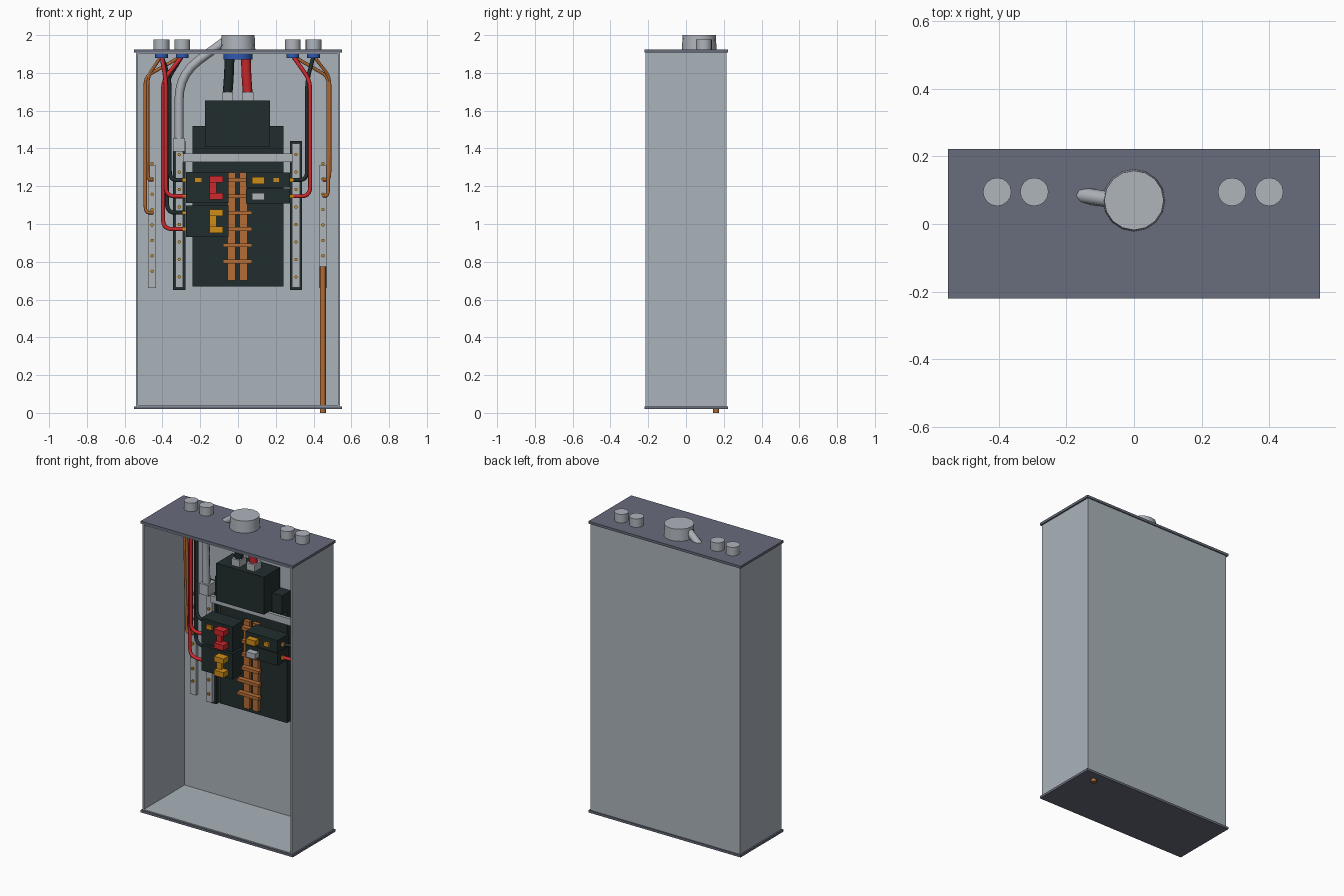
import bpy, bmesh
from mathutils import Vector

if "Cube" in bpy.data.objects:
    bpy.data.objects.remove(bpy.data.objects["Cube"], do_unlink=True)


def material(name, rgb):
    m = bpy.data.materials.new(name)
    m.use_nodes = True
    m.diffuse_color = (*rgb, 1)
    m.node_tree.nodes["Principled BSDF"].inputs["Base Color"].default_value = (*rgb, 1)
    return m


steel = material("steel grey", (0.40, 0.45, 0.49))
zinc = material("light zinc", (0.43, 0.46, 0.50))
slate = material("slate", (0.14, 0.15, 0.20))
black = material("black plastic", (0.016, 0.027, 0.027))
copper = material("copper", (0.46, 0.15, 0.035))
red = material("red", (0.62, 0.022, 0.027))
gold = material("brass yellow", (0.62, 0.27, 0.01))
blue = material("blue", (0.03, 0.10, 0.46))


def finish(name, bm, mat, smooth=False):
    me = bpy.data.meshes.new(name)
    bmesh.ops.recalc_face_normals(bm, faces=bm.faces)
    bm.to_mesh(me)
    bm.free()
    me.materials.append(mat)
    ob = bpy.data.objects.new(name, me)
    bpy.context.collection.objects.link(ob)
    if smooth:
        bpy.ops.object.select_all(action='DESELECT')
        ob.select_set(True)
        bpy.context.view_layer.objects.active = ob
        bpy.ops.object.shade_smooth_by_angle(angle=0.8)
    return ob


def boxes(name, mat, *spans):
    """Each span is ((x0, x1), (y0, y1), (z0, z1))."""
    bm = bmesh.new()
    for span in spans:
        vs = bmesh.ops.create_cube(bm, size=1)["verts"]
        for v in vs:
            v.co = [(a + b) / 2 + c * (b - a) for c, (a, b) in zip(v.co, span)]
    return finish(name, bm, mat)


def cylinder(name, mat, x, y, z0, z1, r0, r1=None, sides=16):
    bm = bmesh.new()
    bmesh.ops.create_cone(bm, cap_ends=True, segments=sides, radius1=r0,
                          radius2=r1 or r0, depth=z1 - z0)
    bmesh.ops.translate(bm, verts=bm.verts, vec=(x, y, (z0 + z1) / 2))
    return finish(name, bm, mat, True)


def tube(name, mat, radius, points, bend=0.05):
    """Round tube along a path whose corners are rounded off."""
    pts = [Vector(p) for p in points]
    path = [pts[0]]
    for a, b, c in zip(pts, pts[1:], pts[2:]):
        p = b + (a - b).normalized() * min(bend, (a - b).length * 0.45)
        q = b + (c - b).normalized() * min(bend, (c - b).length * 0.45)
        for i in range(6):
            t = i / 5
            path.append(p.lerp(b, t).lerp(b.lerp(q, t), t))
    path.append(pts[-1])
    cu = bpy.data.curves.new(name, 'CURVE')
    cu.dimensions = '3D'
    cu.bevel_depth = radius
    cu.bevel_resolution = 2
    cu.use_fill_caps = True
    sp = cu.splines.new('POLY')
    sp.points.add(len(path) - 1)
    for point, co in zip(sp.points, path):
        point.co = (*co, 1)
    sp.use_smooth = True
    cu.materials.append(mat)
    ob = bpy.data.objects.new(name, cu)
    bpy.context.collection.objects.link(ob)
    return ob


def screws(name, x, y, heights):
    """Row of brass screw heads facing the front."""
    bm = bmesh.new()
    for z in heights:
        vs = bmesh.ops.create_cone(bm, cap_ends=True, segments=8, radius1=0.009,
                                   radius2=0.009, depth=0.016)["verts"]
        for v in vs:
            v.co = (v.co.x + x, v.co.z + y, v.co.y + z)
    return finish(name, bm, gold)


# Cabinet shell, open at the front, with flanged end plates
Y = (-0.215, 0.215)
H = (0.03, 1.91)
boxes("cabinet_shell", steel,
      ((-0.54, 0.54), (0.205, 0.215), H),
      ((-0.54, -0.53), Y, H), ((0.53, 0.54), Y, H),
      ((-0.54, 0.54), Y, (0.03, 0.042)), ((-0.54, 0.54), Y, (1.9, 1.91)))
for name, z in (("bottom_plate", (0.02, 0.035)), ("top_plate", (1.907, 1.923))):
    boxes(name, slate, ((-0.55, 0.55), (-0.22, 0.222), z))

# Conduit hubs and blue bushings
cylinder("main_hub", zinc, 0, 0.07, 1.915, 2.0, 0.092, 0.088)
cylinder("main_bushing", blue, 0, 0.07, 1.87, 1.905, 0.077)
for x in (-0.405, -0.295, 0.29, 0.4):
    cylinder("small_hub", zinc, x, 0.095, 1.915, 1.978, 0.042)
    cylinder("small_bushing", blue, x, 0.095, 1.88, 1.905, 0.034)

# Neutral pipe with its clamp
tube("neutral_pipe", zinc, 0.024, [(-0.312, 0.12, 1.42), (-0.312, 0.11, 1.79),
                                   (-0.06, 0.07, 1.975)], 0.13)
boxes("pipe_clamp", zinc, ((-0.345, -0.28), (0.09, 0.17), (1.385, 1.455)))

# Backing panel and main breaker
boxes("backing_panel", black, ((-0.242, 0.242), (0.16, 0.2), (0.67, 1.52)))
boxes("main_breaker_base", black, ((-0.242, 0.242), (0.11, 0.17), (1.4, 1.52)))
boxes("main_breaker", black, ((-0.175, 0.17), (0.025, 0.19), (1.41, 1.655)))
for side, x, mat in ((-1, -0.056, black), (1, 0.052, red)):
    boxes("main_lug", zinc, ((x - 0.03, x + 0.03), (0.055, 0.125), (1.63, 1.7)))
    tube("main_cable", mat, 0.026, [(x, 0.09, 1.68), (x * 0.85, 0.08, 1.79),
                                    (x * 0.8, 0.07, 1.89)])

# Neutral bars, joined by a strap
for x in (-0.311, 0.307):
    boxes("neutral_bar_base", black, ((x - 0.033, x + 0.033), (0.17, 0.205), (0.65, 1.44)))
    boxes("neutral_bar", zinc, ((x - 0.021, x + 0.021), (0.145, 0.175), (0.665, 1.425)))
    screws("neutral_screws", x, 0.142, [0.72 + 0.0925 * i for i in range(8)])
boxes("neutral_strap", zinc, ((-0.29, 0.29), (0.13, 0.15), (1.328, 1.373)))

# Ground bars
for x in (-0.455, 0.45):
    boxes("ground_bar", zinc, ((x - 0.021, x + 0.021), (0.185, 0.206), (0.66, 1.31)))
    screws("ground_screws", x, 0.182, [0.75 + 0.0815 * i for i in range(8)])
tube("ground_rod", copper, 0.016, [(0.449, 0.16, 0), (0.449, 0.16, 0.775)])

# Copper bus bars with cross fingers
boxes("bus_bars", copper, *[((x - 0.021, x + 0.021), (0.135, 0.162), (0.7, 1.272))
                            for x in (-0.034, 0.03)])
boxes("bus_fingers", copper, *[((-0.08, 0.075), (0.105, 0.138), (z - 0.01, z + 0.01))
                               for z in (0.802, 0.888, 0.973, 1.06, 1.147, 1.233)])

# Double breakers on one side, with forked handles
for z, mat in ((1.11, red), (0.932, gold)):
    boxes("double_breaker", black, ((-0.275, -0.05), (0.015, 0.13), (z, z + 0.165)))
    boxes("double_handle", mat,
          ((-0.15, -0.115), (-0.008, 0.016), (z + 0.02, z + 0.145)),
          ((-0.15, -0.08), (-0.035, 0.016), (z + 0.02, z + 0.055)),
          ((-0.15, -0.08), (-0.035, 0.016), (z + 0.11, z + 0.145)))
boxes("test_button", gold, ((-0.23, -0.19), (0, 0.016), (1.219, 1.245)))

# Single breakers on the other side
for z, mat in ((1.193, gold), (1.108, zinc)):
    boxes("single_breaker", black, ((0.042, 0.275), (0.015, 0.13), (z, z + 0.08)))
    boxes("single_handle", mat, ((0.075, 0.14), (-0.025, 0.016), (z + 0.02, z + 0.056)))
boxes("test_button", gold, ((0.185, 0.22), (0, 0.016), (1.219, 1.245)))

# Terminal screws on the breaker ends
for x, heights in ((-0.283, (1.233, 1.147, 1.06, 0.973)), (0.283, (1.233, 1.147))):
    for z in heights:
        boxes("terminal", gold, ((x - 0.01, x + 0.01), (0.05, 0.07), (z - 0.01, z + 0.01)))

# Circuit wires: hub x, drop x, drop y, terminal height
for mat, hub, drop, y, z in (
        (red, -0.405, -0.382, 0.06, 1.147), (red, -0.295, -0.397, 0.07, 0.973),
        (black, -0.405, -0.362, 0.09, 1.233), (black, -0.295, -0.376, 0.1, 1.06),
        (black, 0.4, 0.366, 0.08, 1.233), (red, 0.29, 0.382, 0.07, 1.147)):
    end = -0.28 if hub < 0 else 0.28
    tube("circuit_wire", mat, 0.011, [(hub, 0.09, 1.89), (drop, y, 1.76),
                                      (drop, y, z), (end, 0.06, z)])

# Bare ground wires: hub x, drop x, bar x, terminal height
for hub, drop, bar, z in ((-0.405, -0.478, -0.45, 1.235), (-0.295, -0.491, -0.45, 1.06),
                          (0.4, 0.485, 0.45, 1.235), (0.29, 0.478, 0.45, 1.15)):
    tube("ground_wire", copper, 0.009, [(hub, 0.1, 1.89), (drop, 0.15, 1.78),
                                        (drop, 0.17, z), (bar, 0.18, z)], 0.04)
